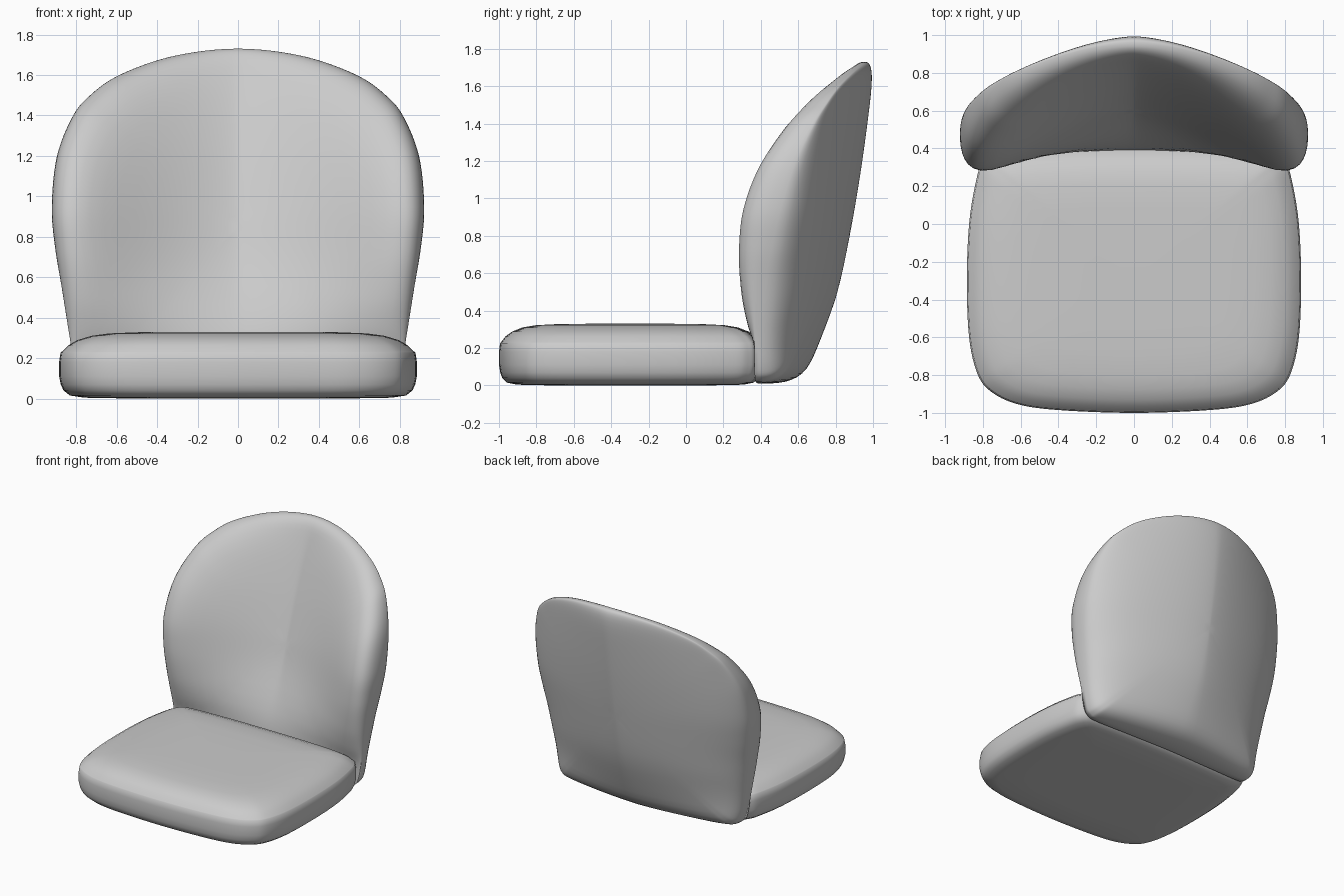
import bpy, bmesh, math
from mathutils import Vector

if "Cube" in bpy.data.objects:
    bpy.data.objects.remove(bpy.data.objects["Cube"])


def spline(pts, sub):
    """Smooth open curve through pts (Catmull-Rom)."""
    p = [Vector(q) for q in pts]
    mirror = lambda v: Vector((-v[0],) + tuple(v)[1:])
    p = [mirror(p[1])] + p + [mirror(p[-2])]
    out = []
    for i in range(1, len(p) - 2):
        a, b, c, d = p[i - 1:i + 3]
        for j in range(sub):
            t = j / sub
            out.append(0.5 * (2 * b + (c - a) * t + (2 * a - 5 * b + 4 * c - d) * t * t
                              + (3 * b - a - 3 * c + d) * t ** 3))
    return out + [p[-2]]


def closed(half):
    """Mirror a half outline across x = 0 into a full loop."""
    return half + [Vector((-v[0],) + tuple(v)[1:]) for v in half[-2:0:-1]]


def lerp(table, z):
    """Smoothly interpolate a (z, value) table."""
    if z <= table[0][0]:
        return table[0][1]
    for i, ((z0, v0), (z1, v1)) in enumerate(zip(table, table[1:])):
        if z <= z1:
            slope = lambda k: ((table[min(k + 1, len(table) - 1)][1] - table[max(k - 1, 0)][1])
                               / (table[min(k + 1, len(table) - 1)][0] - table[max(k - 1, 0)][0]))
            h, t = z1 - z0, (z - z0) / (z1 - z0)
            return ((2 * t**3 - 3 * t**2 + 1) * v0 + (t**3 - 2 * t**2 + t) * h * slope(i)
                    + (3 * t**2 - 2 * t**3) * v1 + (t**3 - t**2) * h * slope(i + 1))
    return table[-1][1]


def loft(name, start, rings, end):
    """Skin a stack of loops, closed by a pole at both ends."""
    bm = bmesh.new()
    loops = [[bm.verts.new(v) for v in r] for r in rings]
    n = len(loops[0])
    for a, b in zip(loops, loops[1:]):
        for i in range(n):
            j = (i + 1) % n
            bm.faces.new((a[i], a[j], b[j], b[i]))
    for pole, loop in ((start, loops[0]), (end, loops[-1])):
        c = bm.verts.new(pole)
        for i in range(n):
            bm.faces.new((c, loop[i], loop[(i + 1) % n]))
    bmesh.ops.recalc_face_normals(bm, faces=bm.faces)
    me = bpy.data.meshes.new(name)
    bm.to_mesh(me)
    bm.free()
    for f in me.polygons:
        f.use_smooth = True
    ob = bpy.data.objects.new(name, me)
    bpy.context.collection.objects.link(ob)
    return ob


# Seat cushion: rounded outline scaled through a cushion profile (scale, z)
seat_outline = closed(spline([
    (0, -1), (.4, -.985), (.62, -.953), (.76, -.885), (.83, -.79), (.873, -.6), (.885, -.3),
    (.873, 0), (.838, .22), (.80, .33), (.72, .38), (.4, .40), (0, .405)], 6))
seat_profile = [(.3, 0), (.6, 0), (.86, .004), (.94, .015), (.975, .04), (.99, .068), (1, .11),
                (1, .18), (.992, .226), (.984, .232), (.95, .262), (.9, .288), (.82, .31),
                (.72, .322), (.55, .328), (.3, .33)]
seat = loft("seat_cushion", (0, -.3, 0),
            [[(v.x * s, -.3 + (v.y + .3) * s, z) for v in seat_outline] for s, z in seat_profile],
            (0, -.3, .33))
# crisp seam around the cushion top
for e in seat.data.edges:
    if all(abs(seat.data.vertices[i].co.z - .232) < .001 for i in e.vertices):
        e.use_edge_sharp = True

# Backrest: seam loop, with a curved front face and back face puffed out from it
seam = closed(spline([
    (0, .40, .01), (.4, .39, .01), (.68, .375, .015), (.76, .37, .035), (.798, .366, .1),
    (.832, .37, .3), (.872, .387, .55), (.905, .425, .75), (.921, .475, .95), (.895, .565, 1.2),
    (.815, .675, 1.4), (.725, .745, 1.505), (.6, .81, 1.593), (.4, .885, 1.672),
    (.2, .935, 1.715), (0, .95, 1.73)], 6))
front_y = [(0, .37), (.33, .41), (.7, .55), (.95, .63), (1.2, .71), (1.4, .775), (1.6, .83), (1.73, .845)]
front_bend = [(0, 0), (.2, .03), (.33, .13), (.5, .26), (.7, .375), (.95, .44), (1.2, .445), (1.73, .39)]
back_y = [(0, .69), (.2, .715), (.5, .81), (.8, .875), (1.15, .935), (1.55, .99), (1.73, 1.015)]
back_bend = [(0, .15), (.5, .25), (1, .26), (1.73, .3)]
MID = .85


def shell(v, s, y_table, bend_table, power, q, r):
    x, z = v.x * s, MID + (v.z - MID) * s
    y = lerp(y_table, z) - lerp(bend_table, z) * (abs(x) / .9) ** power
    puff = max(0, 1 - s ** q) ** (1 / r)
    return (x, v.y + (y - v.y) * puff, z)


steps = [.06, .15, .25, .35, .45, .55, .64, .72, .79, .85, .9, .935, .96, .978, .989, .996, .999]
front = [[shell(v, s, front_y, front_bend, 1.45, 6, 2.2) for v in seam] for s in steps]
back = [[shell(v, s, back_y, back_bend, 1.5, 8, 3) for v in seam] for s in reversed(steps)]
loft("backrest", (0, lerp(front_y, MID), MID), front + [seam] + back, (0, lerp(back_y, MID), MID))
